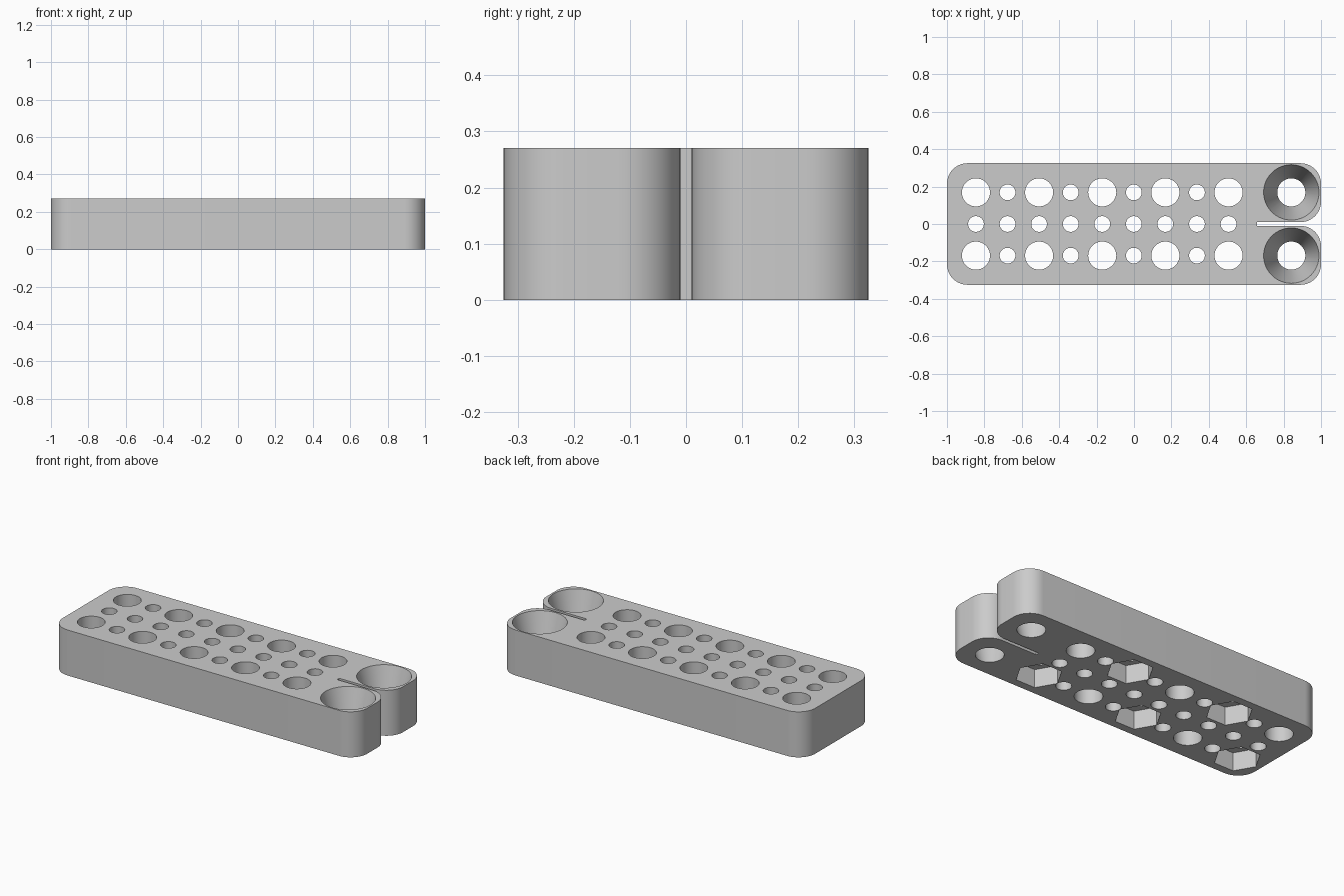
import bpy, bmesh, math

cube = bpy.data.objects.get("Cube")
if cube:
    bpy.data.objects.remove(cube)

HEIGHT, HALF_Y, CORNER = 0.27, 0.325, 0.11
ROW_Y, STEP, FIRST_X = 0.169, 0.1688, -0.845
BIG_R, SMALL_R, CONE_R, HEX_R = 0.075, 0.042, 0.148, 0.126
SLOT_X, SLOT_HALF, CONE_X = 0.657, 0.01, 0.841
HEX_DEPTH, EPS = 0.108, 0.02

grey = bpy.data.materials.new("grey plastic")
grey.use_nodes = True
colour = (0.6, 0.6, 0.6, 1)
grey.diffuse_color = colour
grey.node_tree.nodes["Principled BSDF"].inputs["Base Color"].default_value = colour


def make_object(name, bm):
    bmesh.ops.recalc_face_normals(bm, faces=bm.faces)
    mesh = bpy.data.meshes.new(name)
    bm.to_mesh(mesh)
    bm.free()
    mesh.materials.append(grey)
    obj = bpy.data.objects.new(name, mesh)
    bpy.context.collection.objects.link(obj)
    return obj


def arc(cx, cy, start, steps=14):
    """Quarter-circle corner, counter-clockwise from the start angle."""
    angles = [math.radians(start + 90 * i / steps) for i in range(steps + 1)]
    return [(cx + CORNER * math.cos(a), cy + CORNER * math.sin(a)) for a in angles]


def add_cutter(bm, x, y, z0, z1, r0, r1, sides=64):
    """Closed tapered column between two heights."""
    rings = []
    for z, r in ((z0, r0), (z1, r1)):
        rings.append([bm.verts.new((x + r * math.cos(math.tau * i / sides),
                                    y + r * math.sin(math.tau * i / sides), z))
                      for i in range(sides)])
    low, high = rings
    bm.faces.new(low[::-1])
    bm.faces.new(high)
    for i in range(sides):
        j = (i + 1) % sides
        bm.faces.new((low[i], low[j], high[j], high[i]))


# Block: rounded outline, with the slot splitting one end into two prongs
inner = 1 - CORNER
side = HALF_Y - CORNER
prong = SLOT_HALF + CORNER
outline = (arc(-inner, side, 90) + arc(-inner, -side, 180)
           + arc(inner, -side, 270) + arc(inner, -prong, 0)
           + [(SLOT_X, -SLOT_HALF), (SLOT_X, SLOT_HALF)]
           + arc(inner, prong, 270) + arc(inner, side, 0))
bm = bmesh.new()
base = bm.faces.new([bm.verts.new((x, y, 0)) for x, y in outline])
top = bmesh.ops.extrude_face_region(bm, geom=[base])["geom"]
bmesh.ops.translate(bm, vec=(0, 0, HEIGHT),
                    verts=[v for v in top if isinstance(v, bmesh.types.BMVert)])
block = make_object("perforated_block", bm)

# Through holes and hexagonal pockets underneath every other large hole
holes, pockets = bmesh.new(), bmesh.new()
for i in range(9):
    x = FIRST_X + i * STEP
    add_cutter(holes, x, 0, -EPS, HEIGHT + EPS, SMALL_R, SMALL_R, 48)
    for row, y in enumerate((-ROW_Y, ROW_Y)):
        r = SMALL_R if i % 2 else BIG_R
        add_cutter(holes, x, y, -EPS, HEIGHT + EPS, r, r)
        if i % 2 == 0 and (i // 2 + row) % 2 == 0:
            add_cutter(pockets, x, y, -EPS, HEX_DEPTH, HEX_R, HEX_R, 6)

# Conical sockets in the prongs
flare = (CONE_R - BIG_R) / HEIGHT * EPS
for y in (-ROW_Y, ROW_Y):
    add_cutter(holes, CONE_X, y, -EPS, HEIGHT + EPS, BIG_R - flare, CONE_R + flare)

cutters = [make_object("hole_cutter", holes), make_object("pocket_cutter", pockets)]
bpy.ops.object.select_all(action="DESELECT")
bpy.context.view_layer.objects.active = block
block.select_set(True)
for cutter in cutters:
    cutter.hide_render = True
    mod = block.modifiers.new(cutter.name, "BOOLEAN")
    mod.operation = "DIFFERENCE"
    mod.solver = "EXACT"
    mod.object = cutter
    bpy.ops.object.modifier_apply(modifier=mod.name)
for cutter in cutters:
    bpy.data.objects.remove(cutter)

bpy.ops.object.shade_smooth_by_angle(angle=math.radians(30))
